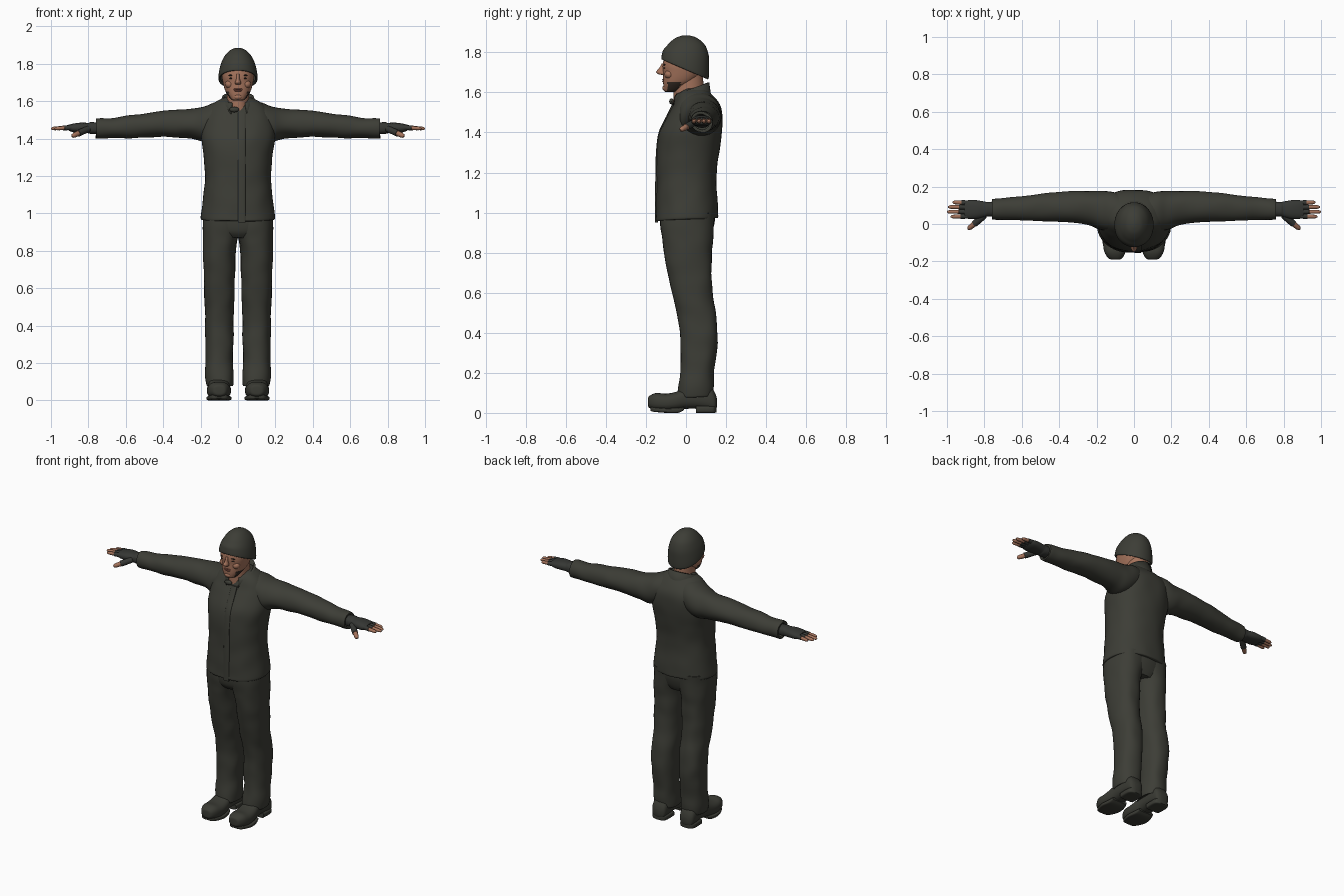
import bpy, bmesh, math
from mathutils import Vector, noise

def mat(name, *rgb):
    m = bpy.data.materials.new(name)
    m.diffuse_color = (*rgb, 1)
    return m

CLOTH = mat("olive cloth", .046, .047, .037)
SHOE = mat("dark olive shoe", .042, .043, .034)
GLOVE = mat("charcoal knit", .036, .038, .034)
SKIN = mat("skin", .37, .17, .105)
LIP = mat("lip", .24, .085, .06)
DARK = mat("dark hair", .035, .024, .018)

def finish(name, bm, mats, rule=None, angle=40):
    bmesh.ops.recalc_face_normals(bm, faces=bm.faces)
    if rule:
        for f in bm.faces:
            f.material_index = rule(f.calc_center_median())
    me = bpy.data.meshes.new(name)
    bm.to_mesh(me)
    bm.free()
    for m in mats:
        me.materials.append(m)
    ob = bpy.data.objects.new(name, me)
    bpy.context.collection.objects.link(ob)
    bpy.ops.object.select_all(action='DESELECT')
    ob.select_set(True)
    bpy.context.view_layer.objects.active = ob
    bpy.ops.object.shade_smooth_by_angle(angle=math.radians(angle))
    return ob

def spline(rows, steps):
    # smooth in-between rows
    out = []
    for i in range(len(rows) - 1):
        q = [rows[max(i - 1, 0)], rows[i], rows[i + 1], rows[min(i + 2, len(rows) - 1)]]
        for k in range(steps):
            t = k / steps
            out.append([.5 * (2 * b + (c - a) * t + (2 * a - 5 * b + 4 * c - d) * t * t
                        + (3 * b - a - 3 * c + d) * t ** 3) for a, b, c, d in zip(*q)])
    return out + [rows[-1]]

def skin_rings(rings, cap_start=True, cap_end=True):
    bm = bmesh.new()
    vs = [[bm.verts.new(p) for p in r] for r in rings]
    n = len(vs[0])
    for a, b in zip(vs, vs[1:]):
        for i in range(n):
            bm.faces.new((a[i], a[(i + 1) % n], b[(i + 1) % n], b[i]))
    if cap_start:
        bm.faces.new(vs[0])
    if cap_end:
        bm.faces.new(vs[-1])
    return bm

def loft(name, axis, rows, mats, side=1, n=2.3, seg=32, steps=4, folds=0, rule=None, warp=None, caps=(True, True)):
    # rows: position on axis, then min/max of the two cross directions
    rings = []
    for t, a0, a1, b0, b1 in spline(rows, steps):
        ring = []
        for i in range(seg):
            w = 2 * math.pi * i / seg
            c, s = math.cos(w), math.sin(w)
            a = (a0 + a1) / 2 + (a1 - a0) / 2 * math.copysign(abs(c) ** (2 / n), c)
            b = (b0 + b1) / 2 + (b1 - b0) / 2 * math.copysign(abs(s) ** (2 / n), s)
            p = Vector({'x': (t, a, b), 'y': (a, t, b), 'z': (a, b, t)}[axis])
            if warp:
                p = warp(p)
            if folds:
                p += noise.noise_vector(p * 11) * folds
            p.x *= side
            ring.append(p)
        rings.append(ring)
    return finish(name, skin_rings(rings, *caps), mats, rule)

def finger(name, p0, p1, r, side, tip):
    # tapered round-ended finger, bare beyond the glove edge
    p0, p1 = Vector(p0), Vector(p1)
    d = (p1 - p0).normalized()
    u = d.cross(Vector((0, 0, 1))).normalized()
    v = d.cross(u)
    rings = []
    for t, k in ((0, 1), (.3, 1.05), (tip - .01, 1.05), (tip, .86), (.85, .8), (.95, .62), (1, .25)):
        ring = []
        for i in range(12):
            w = math.pi * i / 6
            p = p0.lerp(p1, t) + (u * math.cos(w) + v * math.sin(w)) * r * k
            p.x *= side
            ring.append(p)
        rings.append(ring)
    edge = p0.lerp(p1, tip - .006).x
    finish(name, skin_rings(rings), [GLOVE, SKIN], lambda c: int(abs(c.x) > edge))

def blob(name, loc, size, m):
    bm = bmesh.new()
    bmesh.ops.create_uvsphere(bm, u_segments=16, v_segments=10, radius=1)
    for v in bm.verts:
        v.co = Vector(loc) + Vector(a * b for a, b in zip(v.co, size))
    return finish(name, bm, [m])

# jacket body
loft("jacket_body", 'z', [
    (.965, -.188, .188, -.143, .153), (.97, -.197, .197, -.152, .16), (1.0, -.196, .196, -.152, .16),
    (1.1, -.184, .184, -.15, .154), (1.2, -.176, .176, -.148, .153), (1.3, -.183, .183, -.147, .165),
    (1.4, -.197, .197, -.134, .18), (1.48, -.195, .195, -.095, .183), (1.53, -.18, .18, -.068, .173),
    (1.57, -.15, .15, -.052, .148), (1.60, -.11, .11, -.035, .12), (1.62, -.07, .07, -.01, .10)],
    [CLOTH], seg=48, folds=.004, warp=lambda p: p + Vector((0, 0, .05 * p.y * max(0, 1.2 - p.z) * 4)))

# front placket with the small overhang at the hem
loft("jacket_placket", 'z', [(.95, .0, .04, -.155, -.14), (1.1, .0, .04, -.155, -.13), (1.2, .0, .04, -.152, -.13),
     (1.3, .0, .04, -.15, -.13), (1.4, .0, .04, -.137, -.11), (1.48, .0, .04, -.099, -.08), (1.54, .0, .04, -.07, -.05)],
     [CLOTH], n=5, seg=16)

# stand-up collar, open at the front
bm = bmesh.new()
cols = []
for i in range(33):
    w = math.radians(-90 + 26 + (360 - 46) * i / 32)
    c, s = math.cos(w), math.sin(w)
    top = 1.62 + .03 * s
    cols.append([bm.verts.new((k * c, .03 + k * s, z)) for k, z in ((.105, 1.53), (.096, 1.58), (.086, top))])
for a, b in zip(cols, cols[1:]):
    for j in range(2):
        bm.faces.new((a[j], b[j], b[j + 1], a[j + 1]))
collar = finish("jacket_collar", bm, [CLOTH])
sol = collar.modifiers.new("thickness", 'SOLIDIFY')
sol.thickness = .012
blob("collar_flap", (-.02, -.072, 1.555), (.026, .012, .015), CLOTH)

# neck and head
loft("neck", 'z', [(1.50, -.065, .065, -.06, .10), (1.57, -.06, .06, -.062, .09), (1.69, -.06, .06, -.06, .085)], [SKIN], n=2)
loft("head", 'z', [
    (1.602, -.02, .02, -.10, -.055), (1.608, -.036, .036, -.109, -.03), (1.635, -.057, .057, -.113, .01),
    (1.66, -.07, .07, -.114, .05), (1.70, -.081, .081, -.114, .08), (1.74, -.086, .086, -.116, .09),
    (1.80, -.078, .078, -.10, .09), (1.85, -.04, .04, -.06, .05)], [SKIN, DARK], seg=40,
    rule=lambda c: int(c.z < 1.608 or (c.z < 1.652 and -.092 < c.y < -.03)))
loft("nose", 'z', [(1.688, -.009, .009, -.125, -.10), (1.692, -.016, .016, -.14, -.10), (1.703, -.015, .015, -.149, -.10),
     (1.72, -.009, .009, -.135, -.10), (1.745, -.008, .008, -.12, -.10)], [SKIN], n=2, seg=16)
blob("upper_lip", (0, -.112, 1.664), (.025, .007, .004), LIP)
blob("lower_lip", (0, -.112, 1.656), (.021, .007, .005), LIP)
blob("chin", (0, -.098, 1.622), (.026, .02, .016), SKIN)
for s, tag in ((1, "left"), (-1, "right")):
    blob(tag + "_eye", (s * .035, -.106, 1.722), (.013, .006, .004), DARK)
    blob(tag + "_brow", (s * .036, -.107, 1.738), (.018, .006, .0035), DARK)
    blob(tag + "_cheek", (s * .045, -.083, 1.69), (.025, .025, .022), SKIN)

# knitted cap, its rim slanting down to the back
def slant(p):
    return p + Vector((0, 0, -.42 * p.y * max(0, (1.83 - p.z) / .115)))

loft("knitted_cap", 'z', [
    (1.72, -.092, .092, -.108, .10), (1.712, -.101, .101, -.12, .108), (1.722, -.105, .105, -.123, .114),
    (1.76, -.101, .101, -.12, .116), (1.80, -.091, .091, -.113, .113), (1.84, -.072, .072, -.09, .092),
    (1.87, -.045, .045, -.055, .058), (1.882, -.02, .02, -.025, .027), (1.885, -.004, .004, -.005, .006)],
    [CLOTH], n=2.1, seg=40, warp=slant, caps=(False, True))

# trousers hip part
loft("trousers_hips", 'z', [(.87, -.10, .10, -.10, .115), (.90, -.165, .165, -.122, .13), (.95, -.185, .185, -.13, .142),
     (1.0, -.185, .185, -.13, .145)], [CLOTH], folds=.003)

for s, tag in ((1, "left"), (-1, "right")):
    loft(tag + "_trouser_leg", 'z', [
        (.085, .035, .16, -.035, .125), (.08, .025, .17, -.043, .135), (.12, .025, .174, -.04, .136),
        (.2, .026, .174, -.026, .14), (.3, .026, .175, -.025, .153), (.4, .024, .177, -.03, .16),
        (.5, .022, .179, -.048, .147), (.6, .019, .181, -.07, .132), (.7, .017, .183, -.09, .128),
        (.8, .013, .186, -.11, .13), (.86, .002, .188, -.121, .133), (.92, -.02, .188, -.127, .138),
        (1.0, -.02, .186, -.13, .145)], [CLOTH], s, folds=.006)
    # shoe with separate front sole and heel
    loft(tag + "_shoe", 'y', [
        (-.19, .085, .115, .04, .07), (-.184, .064, .136, .025, .084), (-.15, .046, .158, .012, .099),
        (-.10, .038, .166, .008, .096), (-.05, .04, .164, .012, .105), (0, .047, .157, .02, .125),
        (.06, .048, .154, .02, .135), (.12, .05, .152, .01, .13), (.145, .058, .144, .01, .10),
        (.155, .08, .122, .03, .07)], [SHOE], s, n=2.5)
    loft(tag + "_front_sole", 'y', [
        (-.178, .08, .12, .012, .032), (-.165, .056, .146, .006, .03), (-.10, .036, .168, 0, .024),
        (-.04, .042, .162, 0, .026), (-.01, .05, .155, .014, .03)], [SHOE], s, n=5)
    loft(tag + "_heel", 'y', [(.05, .05, .152, 0, .035), (.11, .048, .154, 0, .035), (.14, .056, .146, 0, .035),
         (.152, .08, .122, .003, .035)], [SHOE], s, n=5)

    # sleeve
    loft(tag + "_sleeve", 'x', [
        (.04, -.02, .15, 1.43, 1.60), (.12, -.035, .172, 1.40, 1.595), (.18, -.03, .178, 1.385, 1.572),
        (.25, -.002, .177, 1.40, 1.56), (.4, .01, .17, 1.408, 1.545), (.55, .018, .155, 1.405, 1.526),
        (.68, .02, .14, 1.402, 1.511), (.752, .024, .134, 1.40, 1.504), (.758, .028, .13, 1.404, 1.50),
        (.755, .04, .118, 1.415, 1.488), (.72, .04, .118, 1.415, 1.488)], [CLOTH], s, n=2.1, folds=.006, steps=5)
    # glove palm and fingers
    loft(tag + "_glove", 'x', [
        (.72, .045, .115, 1.425, 1.485), (.77, .04, .118, 1.423, 1.487), (.788, .04, .118, 1.424, 1.488),
        (.80, .037, .12, 1.428, 1.484), (.84, .028, .127, 1.43, 1.485), (.88, .027, .128, 1.433, 1.48),
        (.905, .034, .122, 1.442, 1.474)], [GLOVE], s, n=2.4, seg=24)
    for i, (y, end) in enumerate(((.042, .98), (.066, 1.0), (.09, .995), (.113, .97))):
        finger(f"{tag}_finger_{i + 1}", (.875, y, 1.46), (end, y + (i - 1.5) * .002, 1.453), .0125, s, .5)
    finger(tag + "_thumb", (.80, .045, 1.452), (.888, -.028, 1.412), .017, s, .62)
